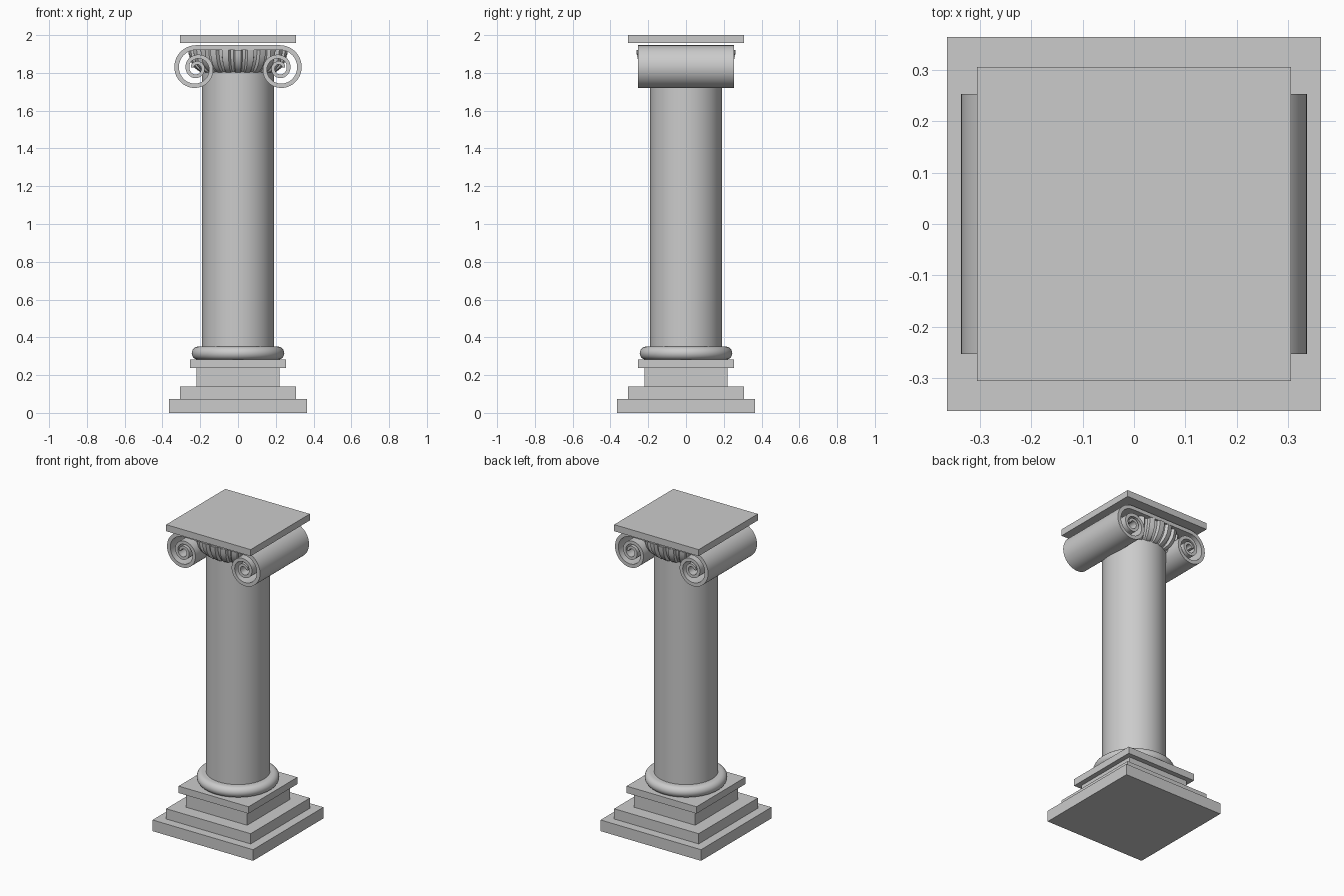
import bpy, bmesh, math
from mathutils import Vector

if "Cube" in bpy.data.objects:
    bpy.data.objects.remove(bpy.data.objects["Cube"])

def finish(name, bm, smooth=True):
    bmesh.ops.recalc_face_normals(bm, faces=bm.faces)
    me = bpy.data.meshes.new(name)
    bm.to_mesh(me)
    bm.free()
    ob = bpy.data.objects.new(name, me)
    bpy.context.collection.objects.link(ob)
    if smooth:
        bpy.ops.object.select_all(action='DESELECT')
        ob.select_set(True)
        bpy.context.view_layer.objects.active = ob
        bpy.ops.object.shade_smooth_by_angle(angle=math.radians(35))
    return ob

def slab(name, half, z0, z1):
    bm = bmesh.new()
    bmesh.ops.create_cube(bm, size=1)
    for v in bm.verts:
        v.co = (v.co.x * 2 * half, v.co.y * 2 * half, z0 + (v.co.z + 0.5) * (z1 - z0))
    return finish(name, bm, False)

def lathe(name, profile, segs, offset=lambda i, t: 0):
    """Revolve (radius, z) points, with an optional radial offset per segment."""
    bm = bmesh.new()
    rings = []
    for k, (r, z) in enumerate(profile):
        t = k / (len(profile) - 1)
        ring = []
        for i in range(segs):
            a = 2 * math.pi * i / segs
            rr = r + offset(i, t)
            ring.append(bm.verts.new((rr * math.sin(a), -rr * math.cos(a), z)))
        rings.append(ring)
    for a, b in zip(rings, rings[1:]):
        for i in range(segs):
            j = (i + 1) % segs
            bm.faces.new((a[i], a[j], b[j], b[i]))
    bm.faces.new(rings[0])
    bm.faces.new(rings[-1])
    return finish(name, bm)

# Stepped square base and top slab
for name, half, z0, z1 in [("base_step_lower", 0.364, 0, 0.073),
                           ("base_step_upper", 0.306, 0.073, 0.14),
                           ("pedestal_block", 0.221, 0.14, 0.237),
                           ("pedestal_cap", 0.253, 0.237, 0.282),
                           ("abacus", 0.306, 1.957, 2.0)]:
    slab(name, half, z0, z1)

# Rounded ring at the foot of the shaft
ring = [(0.21 + 0.035 * math.cos(a), 0.316 + 0.035 * math.sin(a))
        for a in [math.radians(-90 + 15 * k) for k in range(13)]]
lathe("base_ring", ring, 64)

# Plain shaft
lathe("shaft", [(0.19, 0.34), (0.19, 1.82)], 64)

# Fluted bowl under the scrolls: 24 raised ribs
bowl = [(0.188, 1.80), (0.208, 1.81), (0.228, 1.825), (0.243, 1.845),
        (0.253, 1.865), (0.26, 1.89), (0.263, 1.92)]
lathe("fluted_bowl", bowl, 192,
      lambda i, t: 0 if (i + 2) % 8 < 5 else -0.02 * min(1, 0.3 + 2 * t))

# Scroll band: one ribbon, spiralled at both ends
CX, CZ = 0.222, 1.828
RADII = [0.106, 0.103, 0.096, 0.079, 0.057, 0.046, 0.046, 0.036, 0.025, 0.02]

def radius(q):
    k = min(int(q), len(RADII) - 2)
    p = [RADII[max(0, min(len(RADII) - 1, k + d))] for d in (-1, 0, 1, 2)]
    t = q - k
    return 0.5 * (2 * p[1] + (p[2] - p[0]) * t
                  + (2 * p[0] - 5 * p[1] + 4 * p[2] - p[3]) * t * t
                  + (3 * p[1] - p[0] - 3 * p[2] + p[3]) * t ** 3)

half_path = []
STEPS = 108
for k in range(STEPS + 1):
    q = 9 * k / STEPS
    a = math.pi / 2 * (1 - q)
    half_path.append((CX + radius(q) * math.cos(a), CZ + radius(q) * math.sin(a),
                      0.0125 - 0.0045 * q / 9))
path = [(-x, z, w) for x, z, w in reversed(half_path)] + half_path

bm = bmesh.new()
sections = []
for i, (x, z, w) in enumerate(path):
    p, n = path[max(i - 1, 0)], path[min(i + 1, len(path) - 1)]
    tan = Vector((n[0] - p[0], n[1] - p[1])).normalized()
    nx, nz = -tan.y * w, tan.x * w
    sections.append([bm.verts.new((x + s * nx, y, z + s * nz))
                     for s, y in ((1, -0.253), (1, 0.253), (-1, 0.253), (-1, -0.253))])
for a, b in zip(sections, sections[1:]):
    for i in range(4):
        j = (i + 1) % 4
        bm.faces.new((a[i], a[j], b[j], b[i]))
bm.faces.new(sections[0])
bm.faces.new(sections[-1])
finish("scroll_band", bm)
